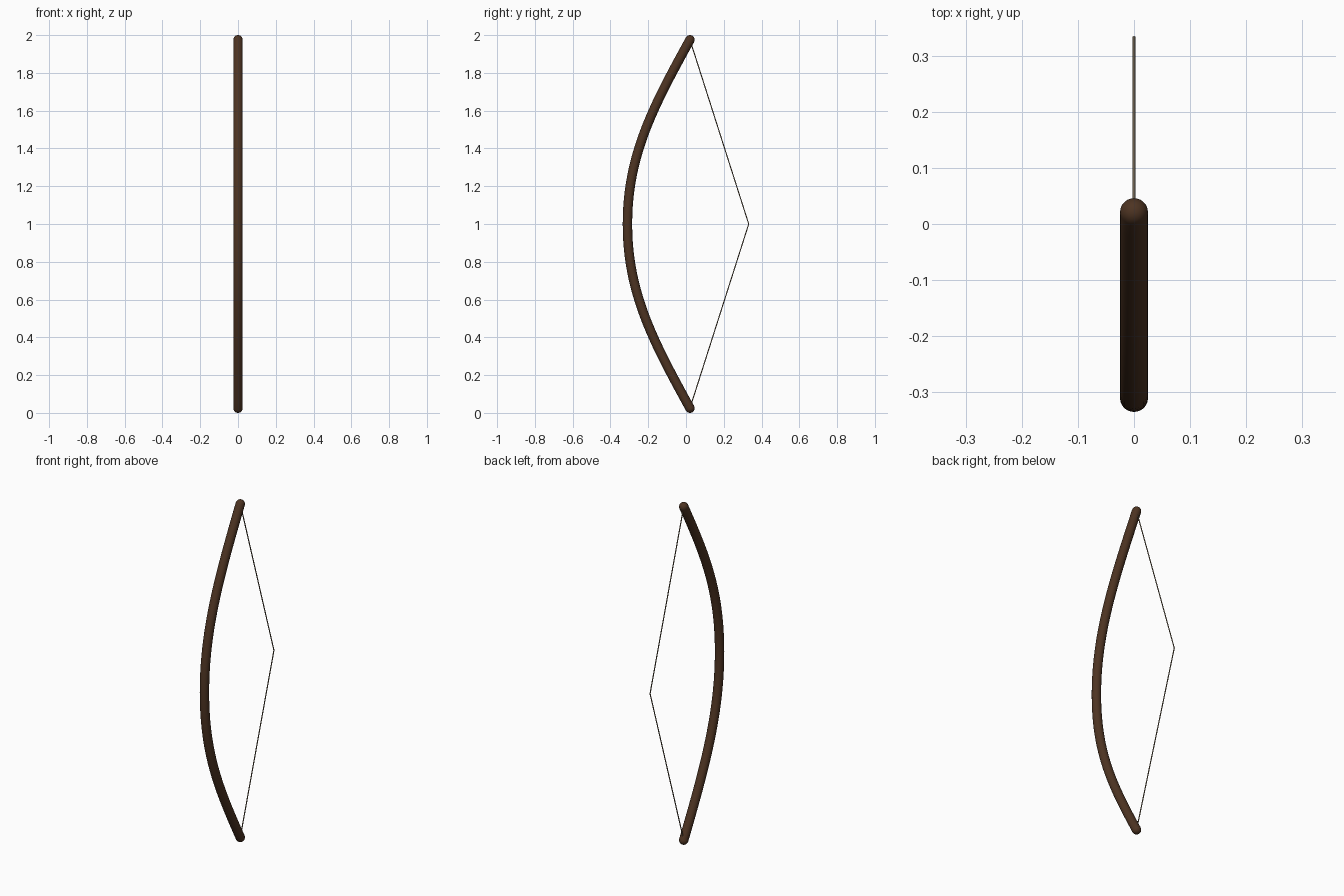
import bpy, bmesh, math
from mathutils import Vector
from mathutils.geometry import interpolate_bezier

if "Cube" in bpy.data.objects:
    bpy.data.objects.remove(bpy.data.objects["Cube"])


def material(name, rgb):
    m = bpy.data.materials.new(name)
    m.diffuse_color = (*rgb, 1)
    m.use_nodes = True
    m.node_tree.nodes["Principled BSDF"].inputs["Base Color"].default_value = m.diffuse_color
    return m


def sweep(name, rings, sides, mat):
    """Skin circles given as (centre, tangent, radius) along a path in the YZ plane."""
    bm = bmesh.new()
    loops = []
    side = Vector((1, 0, 0))
    for c, t, r in rings:
        up = t.normalized().cross(side)
        loops.append([bm.verts.new(c + r * (side * math.cos(a) + up * math.sin(a)))
                      for a in (2 * math.pi * i / sides for i in range(sides))])
    for a, b in zip(loops, loops[1:]):
        for i in range(sides):
            j = (i + 1) % sides
            bm.faces.new((a[i], a[j], b[j], b[i]))
    bm.faces.new(loops[0])
    bm.faces.new(loops[-1])
    bmesh.ops.recalc_face_normals(bm, faces=bm.faces)
    me = bpy.data.meshes.new(name)
    bm.to_mesh(me)
    bm.free()
    me.materials.append(mat)
    ob = bpy.data.objects.new(name, me)
    bpy.context.collection.objects.link(ob)
    bpy.context.view_layer.objects.active = ob
    ob.select_set(True)
    bpy.ops.object.shade_smooth_by_angle(angle=math.radians(40))
    ob.select_set(False)
    return ob


wood = material("dark_wood", (0.075, 0.034, 0.016))
cord = material("cord", (0.21, 0.16, 0.10))

# Bow limb path: upper half curve, mirrored about z = 1
R = 0.025
upper = interpolate_bezier(Vector((0, -0.31, 1)), Vector((0, -0.31, 1.36)),
                           Vector((0, -0.178, 1.615)), Vector((0, 0.021, 1.975)), 25)
lower = [Vector((0, p.y, 2 - p.z)) for p in reversed(upper[1:])]
path = lower + list(upper)
n = len(path)
tans = [(path[min(i + 1, n - 1)] - path[max(i - 1, 0)]).normalized() for i in range(n)]

# Bow stave with hemispherical tips
angles = [math.radians(a) for a in (15, 30, 45, 60, 75, 88)]
start = [(path[0] - tans[0] * R * math.sin(a), tans[0], R * math.cos(a)) for a in reversed(angles)]
end = [(path[-1] + tans[-1] * R * math.sin(a), tans[-1], R * math.cos(a)) for a in angles]
body = [(p, t, R) for p, t in zip(path, tans)]
sweep("bow_stave", start + body + end, 24, wood)

# Drawn string, tip to tip through the pulled-back nock point
nock = Vector((0, 0.332, 1))
S = 0.003
sweep("bow_string", [(path[0], nock - path[0], S), (nock, Vector((0, 0, 1)), S),
                     (path[-1], path[-1] - nock, S)], 10, cord)
